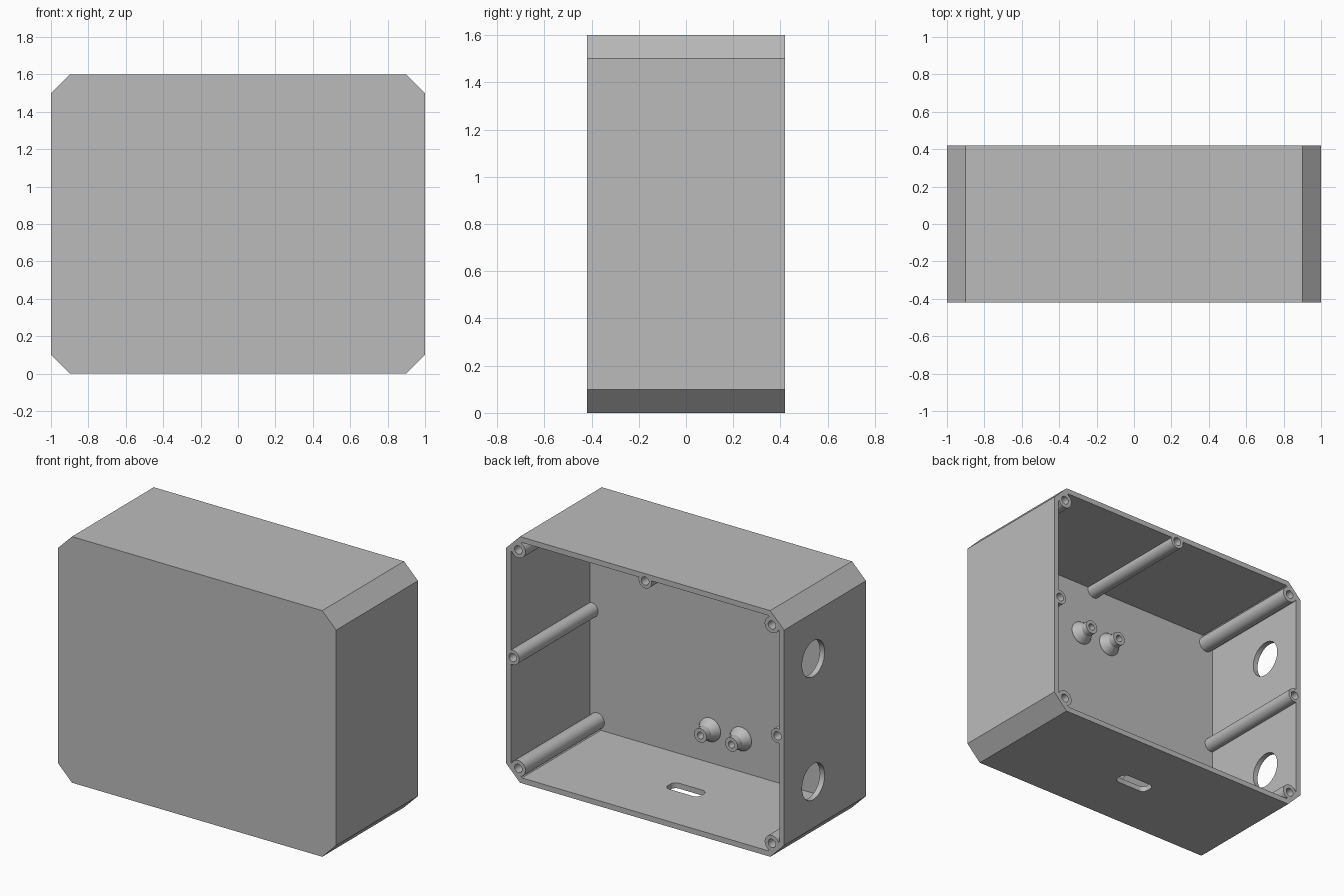
import bpy
import bmesh
import math
from mathutils import Matrix, Vector

cube = bpy.data.objects.get("Cube")
if cube:
    bpy.data.objects.remove(cube, do_unlink=True)

W, H, D = 1.0, 0.8, 0.42          # half width, half height, half depth
WALL, FACE, CUT = 0.035, 0.03, 0.1

grey = bpy.data.materials.new("plain_grey")
grey.use_nodes = True
grey.diffuse_color = (0.5, 0.5, 0.5, 1)
grey.node_tree.nodes["Principled BSDF"].inputs["Base Color"].default_value = (0.5, 0.5, 0.5, 1)


def finish(name, bm):
    bmesh.ops.recalc_face_normals(bm, faces=bm.faces)
    mesh = bpy.data.meshes.new(name)
    bm.to_mesh(mesh)
    bm.free()
    mesh.materials.append(grey)
    obj = bpy.data.objects.new(name, mesh)
    bpy.context.collection.objects.link(obj)
    return obj


def prism(name, outline, start, vec):
    """Extrude a closed outline of 3D points along vec."""
    bm = bmesh.new()
    face = bm.faces.new([bm.verts.new(Vector(p) + Vector(start)) for p in outline])
    new = bmesh.ops.extrude_face_region(bm, geom=[face])["geom"]
    bmesh.ops.translate(bm, vec=vec, verts=[v for v in new if isinstance(v, bmesh.types.BMVert)])
    return finish(name, bm)


def octagon(w, h, c):
    """Rectangle with clipped corners in the XZ plane."""
    return [(x, 0, z) for x, z in (
        (w, h - c), (w - c, h), (c - w, h), (-w, h - c),
        (-w, c - h), (c - w, -h), (w - c, -h), (w, c - h))]


def rod(name, axis, centre, radius, length, sides=40):
    bm = bmesh.new()
    turn = Matrix.Rotation(math.pi / 2, 4, "X" if axis == "Y" else "Y")
    bmesh.ops.create_cone(bm, cap_ends=True, segments=sides, radius1=radius,
                          radius2=radius, depth=length,
                          matrix=Matrix.Translation(centre) @ turn)
    return finish(name, bm)


def boolean(target, tool, operation):
    mod = target.modifiers.new(operation, "BOOLEAN")
    mod.operation, mod.solver, mod.object = operation, "EXACT", tool
    bpy.context.view_layer.objects.active = target
    bpy.ops.object.modifier_apply(modifier=mod.name)
    bpy.data.objects.remove(tool, do_unlink=True)


def smooth(obj):
    bpy.ops.object.select_all(action="DESELECT")
    obj.select_set(True)
    bpy.context.view_layer.objects.active = obj
    bpy.ops.object.shade_smooth_by_angle(angle=math.radians(30))


# Hollow case, open at the back
case = prism("case", octagon(W, H, CUT), (0, -D, H), (0, 2 * D, 0))
inner_cut = CUT - WALL * (2 - math.sqrt(2))
cavity = prism("cavity", octagon(W - WALL, H - WALL, inner_cut),
               (0, FACE - D, H), (0, 2 * D, 0))
boolean(case, cavity, "DIFFERENCE")

# Screw posts: four corners, both side walls and the top wall
posts = [(sx * 0.912, H + sz * 0.71, 0.052) for sx in (-1, 1) for sz in (-1, 1)]
posts += [(-0.952, H, 0.047), (0.952, H, 0.047), (0, 2 * H - 0.048, 0.047)]
for x, z, radius in posts:
    length = 2 * D - FACE / 2
    boolean(case, rod("post", "Y", (x, D - length / 2, z), radius, length), "UNION")
for x, z, radius in posts:
    boolean(case, rod("screw_hole", "Y", (x, D, z), 0.027, 0.6, 24), "DIFFERENCE")

# Two round cable holes in one side wall
for z in (0.4, 1.2):
    boolean(case, rod("cable_hole", "X", (-W, 0.12, z), 0.116, 0.2, 64), "DIFFERENCE")

# Rounded slot in the bottom wall
slot_outline = []
for i, (sx, sy) in enumerate(((1, 1), (-1, 1), (-1, -1), (1, -1))):
    for k in range(7):
        a = math.pi / 2 * (i + k / 6)
        slot_outline.append((sx * 0.085 + 0.035 * math.cos(a),
                             sy * 0.015 + 0.035 * math.sin(a), 0))
boolean(case, prism("slot", slot_outline, (0, 0, -0.1), (0, 0, 0.2)), "DIFFERENCE")
smooth(case)

# Flared mounting studs with a pilot hole, on the inside of the front panel
profile = [(0.076, -0.005), (0.076, 0.005), (0.045, 0.055), (0.045, 0.1),
           (0.022, 0.1), (0.022, 0.02), (0, 0.02)]
for row, z in (("lower", 0.25), ("upper", 1.215)):
    for side, x in (("left", 0.1), ("right", -0.123)):
        bm = bmesh.new()
        verts = [bm.verts.new((r, h, 0)) for r, h in profile]
        edges = [bm.edges.new(pair) for pair in zip(verts, verts[1:])]
        bmesh.ops.spin(bm, geom=verts + edges, cent=(0, 0, 0), axis=(0, 1, 0),
                       angle=2 * math.pi, steps=32)
        bmesh.ops.remove_doubles(bm, verts=bm.verts, dist=0.0001)
        stud = finish(f"{row}_{side}_stud", bm)
        stud.location = (x, FACE - D, z)
        smooth(stud)
